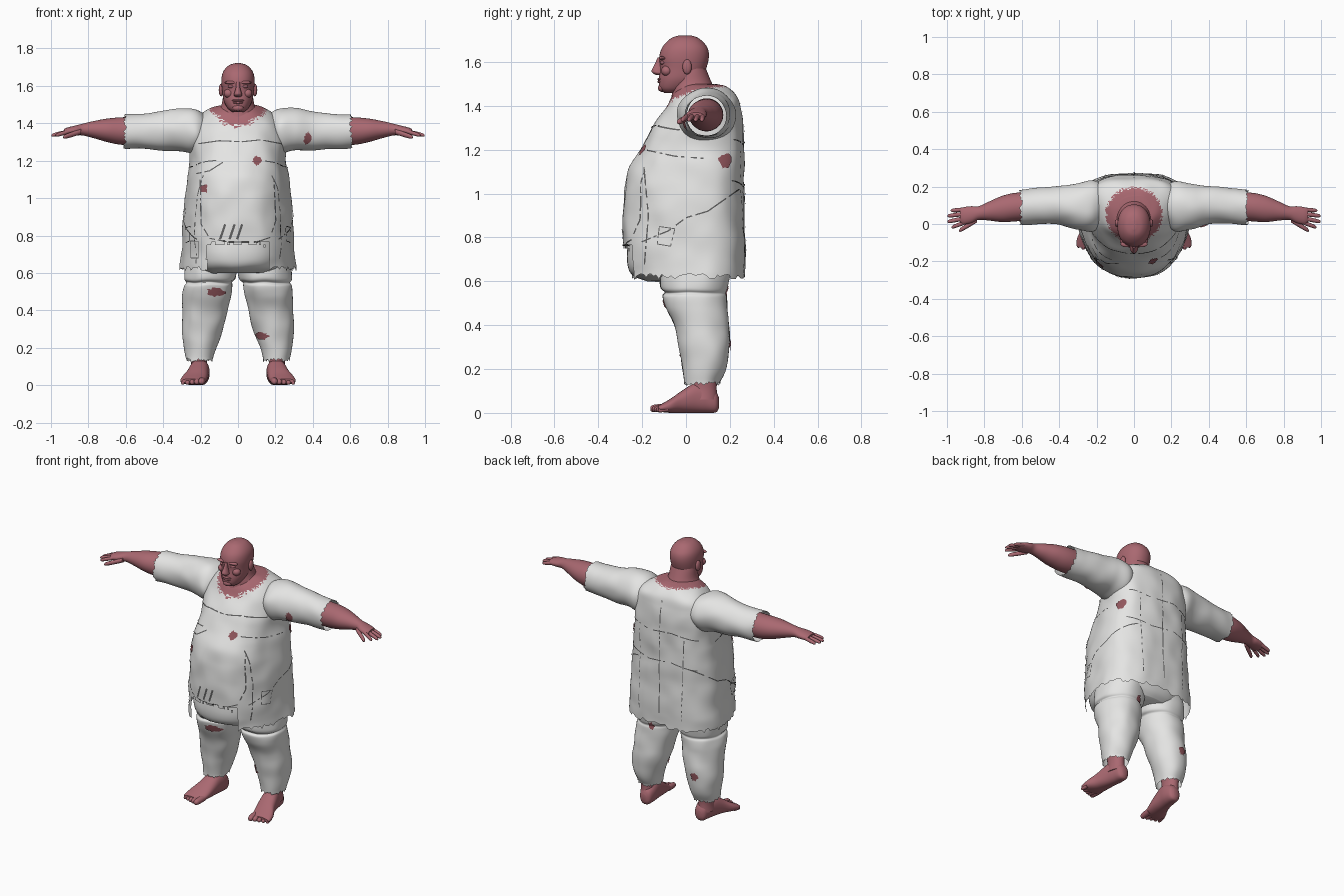
import bpy, bmesh, math, random
from mathutils import Vector, noise
from mathutils.bvhtree import BVHTree

random.seed(4)
cube = bpy.data.objects.get("Cube")
if cube:
    bpy.data.objects.remove(cube, do_unlink=True)


def material(name, r, g, b):
    m = bpy.data.materials.new(name)
    m.use_nodes = True
    m.diffuse_color = (r, g, b, 1)
    m.node_tree.nodes["Principled BSDF"].inputs["Base Color"].default_value = (r, g, b, 1)
    return m


SKIN = material("ruddy_skin", .40, .14, .165)
CLOTH = material("worn_cloth", .78, .78, .77)
HOLE = material("shaded_skin", .29, .095, .11)
SEAM = material("dark_seam", .12, .12, .12)
cloth_surfaces = []


def finish(name, bm, mats):
    mesh = bpy.data.meshes.new(name)
    bm.to_mesh(mesh)
    bm.free()
    for m in mats:
        mesh.materials.append(m)
    mesh.shade_smooth()
    mesh.set_sharp_from_angle(angle=math.radians(50))
    obj = bpy.data.objects.new(name, mesh)
    bpy.context.collection.objects.link(obj)
    return obj


def smooth_rings(rings, steps):
    """Catmull-Rom interpolation between the given cross-sections."""
    pts = [rings[0]] + rings + [rings[-1]]
    out = []
    for a, b, c, d in zip(pts, pts[1:], pts[2:], pts[3:]):
        for i in range(steps):
            t = i / steps
            out.append([q + t / 2 * (r - p + t * (2*p - 5*q + 4*r - s + t * (3*q - 3*r + s - p)))
                        for p, q, r, s in zip(a, b, c, d)])
    return out + [list(rings[-1])]


def power(v, p):
    return math.copysign(abs(v) ** (2 / p), v)


def loft(name, axis, rings, mat, segs=48, steps=6, p=2, taper=0, caps=True,
         fray=0, wrinkle=0, side=1, paint=None, cut=None):
    """Skin oval rings (position, a min, a max, b min, b max) along an axis."""
    bm = bmesh.new()
    sections = smooth_rings(rings, steps)
    outward = math.copysign(fray, rings[0][0] - rings[1][0])
    loops = []
    for n, (t, a0, a1, b0, b1) in enumerate(sections):
        loop = []
        for k in range(segs):
            ang = math.tau * k / segs
            u, v = power(math.cos(ang), p), power(math.sin(ang), p)
            a = (a0 + a1) / 2 + (a1 - a0) / 2 * u * (1 + taper * v)
            b = (b0 + b1) / 2 + (b1 - b0) / 2 * v
            h = t + (outward * random.uniform(-.2, 1) if n == 0 else 0)
            co = Vector({"x": (h, a, b), "y": (a, h, b), "z": (a, b, h)}[axis])
            if wrinkle:
                co += wrinkle * noise.noise_vector(co * 9 + Vector((side, 0, 0)))
            co.x *= side
            loop.append(bm.verts.new(co))
        loops.append(loop)
    for lo, hi in zip(loops, loops[1:]):
        for k in range(segs):
            j = (k + 1) % segs
            bm.faces.new((lo[k], lo[j], hi[j], hi[k]))
    if caps:
        bm.faces.new(loops[0])
    if caps or axis == "z":
        bm.faces.new(loops[-1])
    bmesh.ops.recalc_face_normals(bm, faces=bm.faces)
    if cut:
        gone = [f for f in bm.faces if cut(f.calc_center_median())]
        bmesh.ops.delete(bm, geom=gone, context="FACES")
    if paint:
        for f in bm.faces:
            f.material_index = paint(f.calc_center_median())
    bm.normal_update()
    if mat is CLOTH:
        cloth_surfaces.append(BVHTree.FromBMesh(bm))
    return finish(name, bm, [mat, SKIN])


def ball(name, centre, size, side=1):
    bm = bmesh.new()
    bmesh.ops.create_uvsphere(bm, u_segments=20, v_segments=12, radius=1)
    for v in bm.verts:
        v.co = Vector((v.co.x * size[0] + centre[0] * side, v.co.y * size[1] + centre[1],
                       v.co.z * size[2] + centre[2]))
    return finish(name, bm, [SKIN])


def digit(name, axis, start, end, r, side):
    """Tapered finger or toe between two points, running along one axis."""
    rings = []
    for t, k in ((0, 1), (.45, 1), (.8, .9), (.95, .65), (1, .25)):
        c = [s + (e - s) * t for s, e in zip(start, end)]
        h = c.pop("xyz".index(axis))
        rings.append((h, c[0] - r*k, c[0] + r*k, c[1] - r*k, c[1] + r*k))
    return loft(name, axis, rings, SKIN, segs=14, steps=3, side=side)


# Shirt: wide egg-shaped body, torn front hem, open neckline painted as skin
def neckline(c):
    d = (c.x / .15) ** 2 + ((c.y - .05) / .145) ** 2
    return int(c.z > 1.33 and d < 1 + random.uniform(-.12, .12))


def torn_front(c):
    return c.y < 0 and abs(c.x) < .165 and c.z < .755 + random.uniform(-.015, .015)


loft("shirt_body", "z", [
    (.63, -.3, .3, -.28, .27), (.75, -.29, .29, -.285, .272), (.95, -.28, .28, -.285, .265),
    (1.1, -.265, .265, -.265, .265), (1.2, -.25, .25, -.21, .265), (1.3, -.25, .25, -.155, .26),
    (1.38, -.24, .24, -.1, .25), (1.44, -.2, .2, -.07, .235), (1.485, -.13, .13, -.035, .19),
    (1.5, -.08, .08, -.03, .15)], CLOTH, segs=120, steps=11, p=2.6, taper=.18, caps=False,
    fray=.022, wrinkle=.008, paint=neckline, cut=torn_front)

# Trouser seat and hanging belly under the shirt
loft("trouser_seat", "z", [
    (.6, -.18, .18, -.18, .18), (.635, -.235, .235, -.25, .21), (.7, -.26, .26, -.27, .23),
    (.8, -.25, .25, -.265, .23)], CLOTH, p=2.4, taper=.15, wrinkle=.005)

# Neck and head
loft("neck", "z", [
    (1.38, -.15, .15, -.085, .17), (1.45, -.115, .115, -.065, .145), (1.5, -.088, .088, -.065, .12),
    (1.56, -.078, .078, -.05, .095), (1.6, -.07, .07, -.04, .08)], SKIN)
loft("head", "z", [
    (1.46, -.03, .03, -.1, -.03), (1.48, -.055, .055, -.12, .02), (1.52, -.076, .076, -.124, .07),
    (1.57, -.084, .084, -.118, .092), (1.62, -.089, .089, -.122, .104), (1.66, -.085, .085, -.112, .1),
    (1.69, -.07, .07, -.09, .08), (1.712, -.045, .045, -.062, .052), (1.722, -.012, .012, -.03, .02)],
    SKIN, p=2.15)
loft("nose", "z", [
    (1.54, -.012, .012, -.135, -.1), (1.55, -.022, .022, -.152, -.1), (1.562, -.02, .02, -.157, -.1),
    (1.59, -.012, .012, -.143, -.1), (1.62, -.01, .01, -.13, -.1)], SKIN, segs=20, steps=4)
ball("upper_lip", (0, -.119, 1.522), (.032, .012, .007))
ball("lower_lip", (0, -.118, 1.51), (.028, .012, .007))
ball("chin", (0, -.11, 1.482), (.03, .018, .018))

for s, word in ((1, "left"), (-1, "right")):
    ball(word + "_brow", (.038, -.108, 1.618), (.034, .016, .009), s)
    ball(word + "_eyelid", (.036, -.106, 1.597), (.019, .012, .009), s)
    ball(word + "_cheek", (.05, -.088, 1.56), (.026, .025, .024), s)
    ball(word + "_ear", (.09, .005, 1.578), (.013, .021, .034), s)

    # Sleeve and arm
    loft(word + "_sleeve", "x", [
        (.6, -.005, .185, 1.263, 1.45), (.5, 0, .195, 1.26, 1.45), (.4, -.002, .205, 1.255, 1.465),
        (.3, -.03, .215, 1.25, 1.482), (.22, -.04, .23, 1.24, 1.475), (.16, .02, .2, 1.29, 1.44)],
        CLOTH, segs=64, steps=8, caps=False, fray=.016, wrinkle=.007, side=s)
    loft(word + "_forearm", "x", [
        (.5, .02, .17, 1.285, 1.435), (.62, .015, .168, 1.285, 1.432), (.7, .01, .152, 1.3, 1.425),
        (.77, .018, .122, 1.32, 1.412), (.83, .022, .095, 1.335, 1.398), (.87, .005, .095, 1.335, 1.388),
        (.91, -.002, .09, 1.335, 1.378), (.93, .008, .082, 1.338, 1.37)], SKIN, side=s)
    for word2, y0, y1, tip in (("index", .01, -.018, .975), ("middle", .032, .012, .998),
                               ("ring", .055, .043, .998), ("little", .077, .072, .98)):
        digit(f"{word}_{word2}_finger", "x", (.9, y0, 1.357), (tip, y1, 1.335), .0115, s)
    digit(word + "_thumb", "x", (.84, .022, 1.355), (.935, -.036, 1.325), .014, s)

    # Trouser leg, ankle and foot
    loft(word + "_trouser_leg", "z", [
        (.14, .135, .275, -.01, .155), (.2, .115, .285, -.015, .18), (.3, .08, .3, -.03, .2),
        (.4, .055, .295, -.055, .195), (.48, .035, .295, -.09, .19), (.53, .03, .288, -.105, .187),
        (.548, .03, .278, -.095, .182), (.57, .01, .288, -.115, .19), (.64, 0, .285, -.12, .2),
        (.72, .01, .27, -.12, .2)], CLOTH, segs=64, steps=7, p=2.1, caps=False,
        fray=.016, wrinkle=.008, side=s)
    loft(word + "_ankle", "z", [(.06, .155, .255, .01, .145), (.12, .165, .25, .025, .14),
                                (.2, .16, .26, .015, .15)], SKIN, side=s)
    loft(word + "_foot", "y", [
        (.15, .18, .215, .02, .07), (.135, .16, .235, .002, .1), (.09, .152, .248, 0, .13),
        (.04, .155, .26, 0, .135), (-.02, .16, .278, 0, .1), (-.07, .168, .302, 0, .065),
        (-.11, .18, .308, .004, .042), (-.125, .195, .3, .01, .034)], SKIN, p=2.3, side=s)
    for n in range(5):
        x, r = .19 + .025 * n, .019 - .002 * n
        digit(f"{word}_toe_{n + 1}", "y", (x, -.08, r + .006), (x + .006, -.163 + .009 * n, r), r, s)


# Thin painted plates laid onto the cloth along a viewing direction
def place(view, a, b, lift):
    origin, ray = {"front": ((a, -2, b), (0, 1, 0)), "back": ((a, 2, b), (0, -1, 0)),
                   "left": ((2, a, b), (-1, 0, 0)), "right": ((-2, a, b), (1, 0, 0))}[view]
    origin, ray = Vector(origin), Vector(ray)
    hits = [h for h in (t.ray_cast(origin, ray) for t in cloth_surfaces) if h[0]]
    if not hits:
        return None
    point, normal = min(hits, key=lambda h: h[3])[:2]
    if normal.dot(ray) > 0:
        normal = -normal
    return point + normal * lift - ray * .001


def plate(name, view, cells, mat, lift):
    bm = bmesh.new()
    facing = Vector({"front": (0, -1, 0), "back": (0, 1, 0), "left": (1, 0, 0), "right": (-1, 0, 0)}[view])
    for cell in cells:
        pts = [place(view, a, b, lift) for a, b in cell]
        if all(pts) and max((p - pts[0]).length for p in pts) < .06:
            f = bm.faces.new([bm.verts.new(p) for p in pts])
            f.normal_update()
            if f.normal.dot(facing) < 0:
                f.normal_flip()
    bmesh.ops.remove_doubles(bm, verts=bm.verts, dist=.0002)
    finish(name, bm, [mat])


def hole(name, view, a, b, ra, rb):
    n = 22
    rim = [random.uniform(.65, 1.15) for _ in range(n)]

    def at(k, t):
        k %= n
        ang = math.tau * k / n
        return a + ra * t * rim[k] * math.cos(ang), b + rb * t * rim[k] * math.sin(ang)
    cells = [((a, b), at(k, .4), at(k + 1, .4)) for k in range(n)]
    for lo, hi in ((.4, .7), (.7, 1)):
        cells += [(at(k, lo), at(k, hi), at(k + 1, hi), at(k + 1, lo)) for k in range(n)]
    plate(name, view, cells, HOLE, .005)


def seam(name, view, path, width=.006, gaps=.15):
    cells = []
    for p, q in zip(path, path[1:]):
        p, q = Vector(p), Vector(q)
        n = max(1, round((q - p).length / .014))
        across = Vector((p.y - q.y, q.x - p.x)).normalized() * width / 2
        for i in range(n):
            if random.random() > gaps:
                a, b = p.lerp(q, i / n), p.lerp(q, (i + 1) / n)
                cells.append((a - across, b - across, b + across, a + across))
    plate(name, view, cells, SEAM, .003)


hole("chest_hole", "front", .1, 1.2, .026, .028)
hole("belly_hole", "front", -.18, 1.05, .022, .026)
hole("sleeve_hole", "front", .37, 1.32, .022, .036)
hole("thigh_hole", "front", -.12, .5, .05, .025)
hole("shin_hole", "front", .13, .262, .038, .022)
hole("flank_hole", "left", .18, 1.15, .032, .036)
hole("calf_hole", "back", -.2, .31, .025, .03)
hole("back_thigh_hole", "back", .12, .55, .02, .028)

seam("chest_seam", "front", [(-.21, 1.29), (-.1, 1.305), (.02, 1.3), (.12, 1.31), (.23, 1.29)])
seam("breast_seam", "front", [(-.22, 1.13), (-.15, 1.145), (-.08, 1.19)])
seam("apron_seam", "front", [(-.2, 1.1), (-.195, .86), (-.15, .785), (-.05, .765), (.1, .765),
                             (.17, .79), (.2, .88), (.19, 1.1)], gaps=.3)
for x in (-.08, -.03, .01):
    seam("belly_slit", "front", [(x - .015, .78), (x + .012, .86)], .012, 0)
for view, s in (("left", 1), ("right", -1)):
    seam(view + "_diagonal_seam", view, [(-.2, .78), (-.08, .83), (0, .89), (.1, .92), (.24, 1.02)])
    seam(view + "_upper_seam", view, [(-.19, 1.2), (-.05, 1.17), (.08, 1.16)], gaps=.35)
    seam(view + "_side_seam", view, [(-.19, .65), (-.17, .9), (-.19, 1.12)], gaps=.3)
    seam(view + "_pocket", view, [(-.13, .77), (-.12, .85), (-.05, .84), (-.07, .76), (-.13, .77)], .004, .1)
seam("front_pocket", "front", [(-.25, .68), (-.25, .77), (-.21, .77), (-.21, .68), (-.25, .68)], .004, 0)
seam("spine_seam", "back", [(0, .7), (.005, 1.05), (0, 1.42)], gaps=.3)
for z in (1.03, 1.22):
    seam("back_cross_seam", "back", [(-.23, z - .02), (-.08, z + .015), (.08, z), (.23, z + .03)], gaps=.25)
for x in (-.15, .15):
    seam("back_panel_seam", "back", [(x, .68), (x * 1.05, 1.2)], .005, .5)
